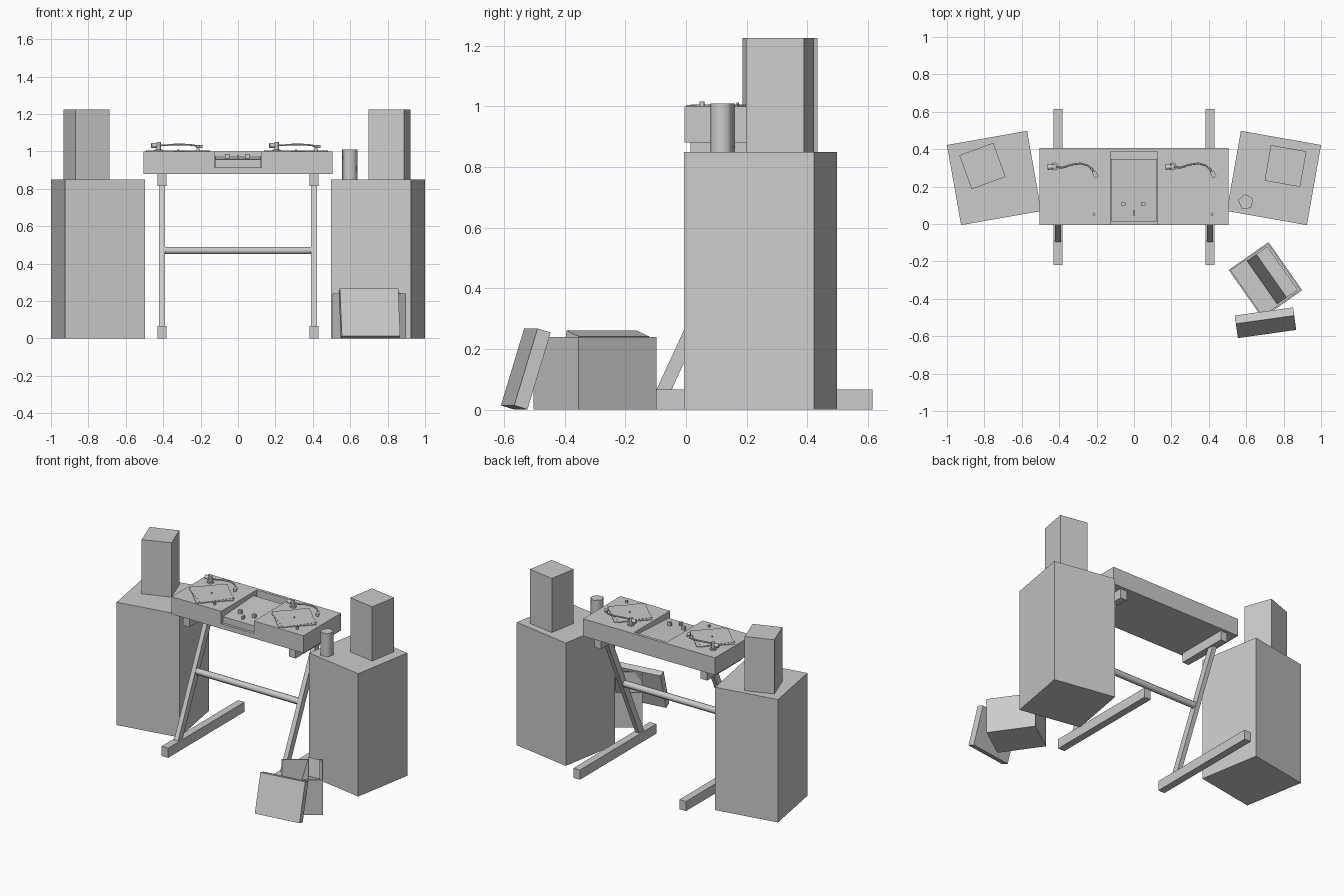
import bpy, math
from math import radians, cos, sin

if "Cube" in bpy.data.objects:
    bpy.data.objects.remove(bpy.data.objects["Cube"])


def finish(ob, name, smooth=None):
    ob.name = name
    if smooth:
        bpy.ops.object.shade_smooth_by_angle(angle=radians(smooth))
    return ob


def box(name, loc, size, rot=(0, 0, 0)):
    bpy.ops.mesh.primitive_cube_add(size=1, location=loc, rotation=[radians(a) for a in rot])
    ob = bpy.context.object
    ob.scale = size
    bpy.ops.object.transform_apply(location=False, rotation=False, scale=True)
    return finish(ob, name)


def cyl(name, loc, r, h, n, rot=(0, 0, 0), smooth=75):
    bpy.ops.mesh.primitive_cylinder_add(vertices=n, radius=r, depth=h, location=loc,
                                        rotation=[radians(a) for a in rot])
    return finish(bpy.context.object, name, smooth)


def prism_yz(name, x, width, pts):
    # side profile in y/z, extruded along x
    n = len(pts)
    verts = [(x - width / 2, y, z) for y, z in pts] + [(x + width / 2, y, z) for y, z in pts]
    faces = [tuple(range(n))[::-1], tuple(range(n, 2 * n))]
    faces += [(i, (i + 1) % n, n + (i + 1) % n, n + i) for i in range(n)]
    me = bpy.data.meshes.new(name)
    me.from_pydata(verts, [], faces)
    ob = bpy.data.objects.new(name, me)
    bpy.context.collection.objects.link(ob)
    return ob


def cut(ob, cutter):
    mod = ob.modifiers.new("cut", 'BOOLEAN')
    mod.operation = 'DIFFERENCE'
    mod.solver = 'EXACT'
    mod.object = cutter
    bpy.context.view_layer.objects.active = ob
    bpy.ops.object.modifier_apply(modifier=mod.name)
    bpy.data.objects.remove(cutter)


# Side cabinets and the speakers on them
for side, s, turn in (("left", -1, 20), ("right", 1, -10)):
    box(f"{side}_cabinet", (s * 0.748, 0.246, 0.425), (0.435, 0.435, 0.85), (0, 0, -s * 10))
    box(f"{side}_speaker", (s * 0.81, 0.31, 1.0375), (0.193, 0.193, 0.375), (0, 0, turn))

# Low-poly cup on the right cabinet
cyl("cup", (0.598, 0.118, 0.93), 0.043, 0.16, 5, (0, 0, 4))

# Deck with the mixer bay open to the front
deck = box("deck", (0, 0.2, 0.94), (1.01, 0.41, 0.12))
cut(deck, box("bay_cutter", (0, 0.135, 1.014), (0.25, 0.5, 0.2)))

# Mixer with a gently rising top panel, and its controls
prism_yz("mixer", 0, 0.248, [(0.013, 0.912), (0.348, 0.912), (0.348, 0.975), (0.013, 0.957)])
box("left_mixer_knob", (-0.058, 0.107, 0.972), (0.024, 0.017, 0.028))
box("right_mixer_knob", (0.05, 0.107, 0.972), (0.024, 0.017, 0.028))
box("mixer_fader", (0, 0.058, 0.968), (0.011, 0.026, 0.024))

# Turntables: platter, record, tonearm and control
for side, cx in (("left", -0.321), ("right", 0.31)):
    cyl(f"{side}_platter", (cx, 0.171, 1.0015), 0.17, 0.005, 4, smooth=None)
    cyl(f"{side}_record", (cx, 0.171, 1.003), 0.158, 0.005, 4, (0, 0, 9), smooth=None)
    cyl(f"{side}_spindle", (cx, 0.171, 1.007), 0.004, 0.012, 6)
    cyl(f"{side}_pitch_knob", (cx + 0.107, 0.053, 1.007), 0.008, 0.018, 8)
    cyl(f"{side}_arm_post", (cx - 0.104, 0.308, 1.025), 0.012, 0.05, 8)
    cyl(f"{side}_arm_base", (cx - 0.104, 0.308, 1.004), 0.022, 0.012, 8)
    cyl(f"{side}_counterweight", (cx - 0.128, 0.305, 1.032), 0.014, 0.028, 8, (0, 90, 8))
    box(f"{side}_headshell", (cx + 0.114, 0.265, 1.026), (0.022, 0.036, 0.016), (0, 0, 28))
    cu = bpy.data.curves.new(f"{side}_tonearm", 'CURVE')
    cu.dimensions = '3D'
    cu.bevel_depth = 0.005
    cu.bevel_resolution = 1
    cu.use_fill_caps = True
    sp = cu.splines.new('POLY')
    path = [(-0.125, 0.305, 1.032), (-0.06, 0.302, 1.034), (-0.02, 0.316, 1.037),
            (0.035, 0.324, 1.037), (0.075, 0.312, 1.034), (0.1, 0.29, 1.03), (0.114, 0.262, 1.027)]
    sp.points.add(len(path) - 1)
    for p, (x, y, z) in zip(sp.points, path):
        p.co = (cx + x, y, z, 1)
    bpy.context.collection.objects.link(bpy.data.objects.new(f"{side}_tonearm", cu))

# Stand: feet, raked legs, top rails and cross bar
for side, s in (("left", -1), ("right", 1)):
    x = s * 0.406
    box(f"{side}_foot", (x, 0.198, 0.0335), (0.05, 0.835, 0.067))
    box(f"{side}_top_rail", (x, 0.2, 0.8485), (0.05, 0.37, 0.067))
    prism_yz(f"{side}_leg", x, 0.031, [(-0.1, 0.06), (-0.05, 0.06), (0.3, 0.82), (0.25, 0.82)])
cyl("cross_bar", (0, 0.112, 0.47), 0.022, 0.8, 6, (0, 90, 0))

# Open crate with a leaning stack of sleeves
a = radians(35)
crate = box("crate", (0.703, -0.3, 0.12), (0.26, 0.314, 0.24), (0, 0, 35))
cut(crate, box("crate_cutter", (0.703, -0.3, 0.2), (0.244, 0.298, 0.37), (0, 0, 35)))
u = 0.045
box("sleeve_stack", (0.703 + u * cos(a), -0.3 + u * sin(a), 0.137), (0.075, 0.283, 0.235), (0, 15, 35))

# Sleeve box leaning against the crate
box("leaning_sleeves", (0.703, -0.528, 0.134), (0.315, 0.046, 0.265), (-17, 0, 8))
